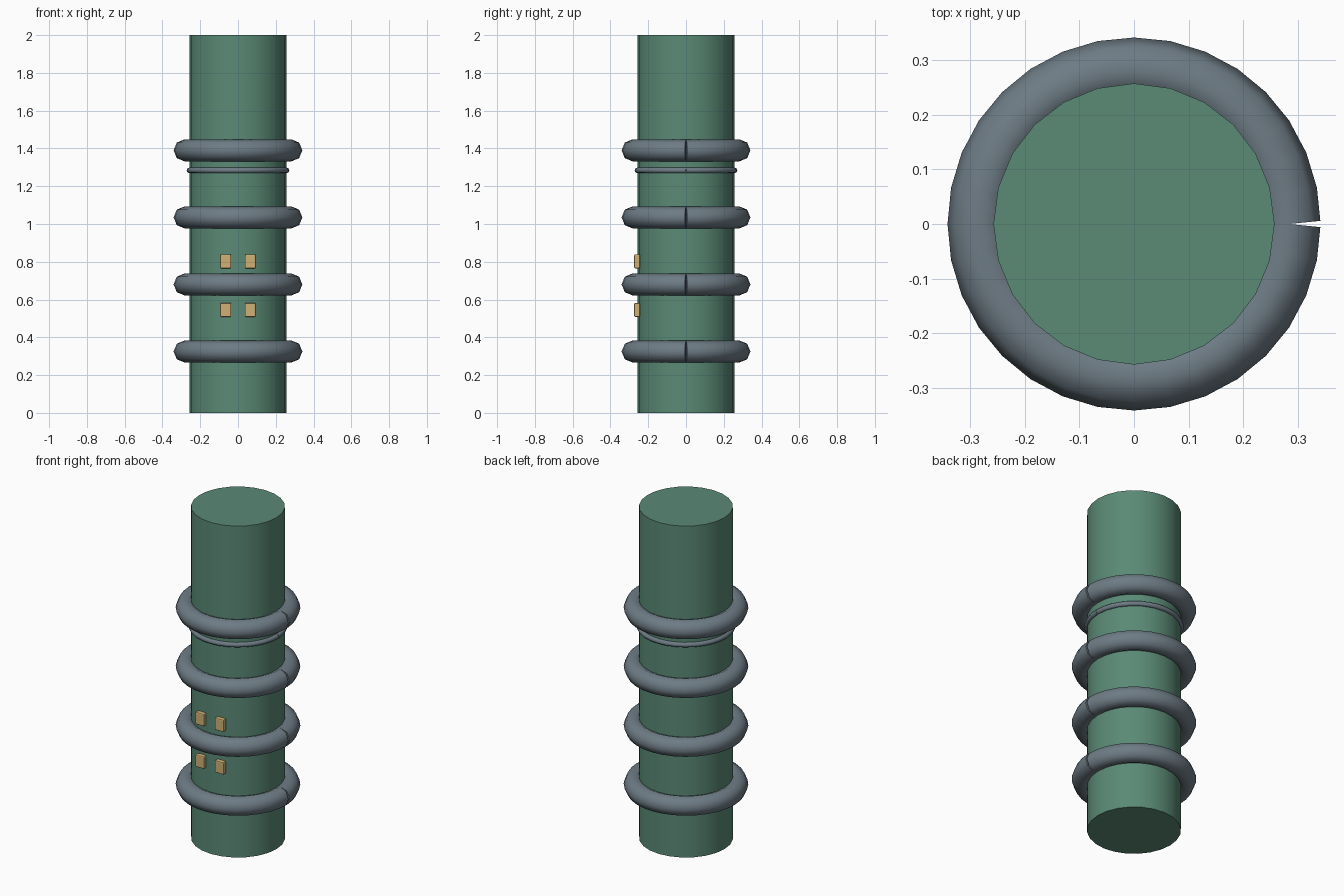
import bpy
import math

if "Cube" in bpy.data.objects:
    bpy.data.objects.remove(bpy.data.objects["Cube"])


def material(name, rgb):
    m = bpy.data.materials.new(name)
    m.diffuse_color = (*rgb, 1.0)
    m.use_nodes = True
    m.node_tree.nodes["Principled BSDF"].inputs["Base Color"].default_value = m.diffuse_color
    return m


GREEN = material("muted_green", (0.103, 0.254, 0.180))
GREY = material("slate_grey", (0.155, 0.200, 0.235))
TAN = material("warm_tan", (0.630, 0.440, 0.175))


def finish(obj, name, mat, smooth=True):
    obj.name = name
    obj.data.materials.clear()
    obj.data.materials.append(mat)
    if smooth:
        bpy.ops.object.shade_smooth_by_angle(angle=math.radians(50))


def ring(name, z, major, minor, steps=32):
    """Tube swept once round the column, with a thin split at +x."""
    cu = bpy.data.curves.new(name, 'CURVE')
    cu.dimensions = '3D'
    cu.bevel_depth = minor
    cu.bevel_resolution = 2
    cu.use_fill_caps = True
    sp = cu.splines.new('POLY')
    sp.points.add(steps)
    for i, p in enumerate(sp.points):
        a = 2 * math.pi * i / steps
        p.co = (major * math.cos(a), major * math.sin(a), 0, 1)
    obj = bpy.data.objects.new(name, cu)
    bpy.context.collection.objects.link(obj)
    obj.location.z = z
    bpy.ops.object.select_all(action='DESELECT')
    obj.select_set(True)
    bpy.context.view_layer.objects.active = obj
    bpy.ops.object.convert(target='MESH')
    finish(bpy.context.object, name, GREY)


# Main column
bpy.ops.mesh.primitive_cylinder_add(vertices=24, radius=0.257, depth=2, location=(0, 0, 1))
finish(bpy.context.object, "column", GREEN)

# Four thick rings, evenly spaced, and one thin band
for i in range(4):
    ring(f"thick_ring_{i + 1}", 0.325 + 0.355 * i, 0.283, 0.058)
ring("thin_band", 1.284, 0.257, 0.015)

# Two rows of small bevelled blocks on the front
for row, z in enumerate((0.545, 0.802)):
    for side, x in (("left", -0.065), ("right", 0.065)):
        bpy.ops.mesh.primitive_cube_add(size=1, location=(x, -0.259, z))
        block = bpy.context.object
        block.scale = (0.058, 0.030, 0.074)
        bpy.ops.object.transform_apply(location=False, rotation=False, scale=True)
        bev = block.modifiers.new("soft_edges", 'BEVEL')
        bev.width = 0.006
        bev.segments = 2
        finish(block, f"front_block_{side}_{row + 1}", TAN, smooth=False)
